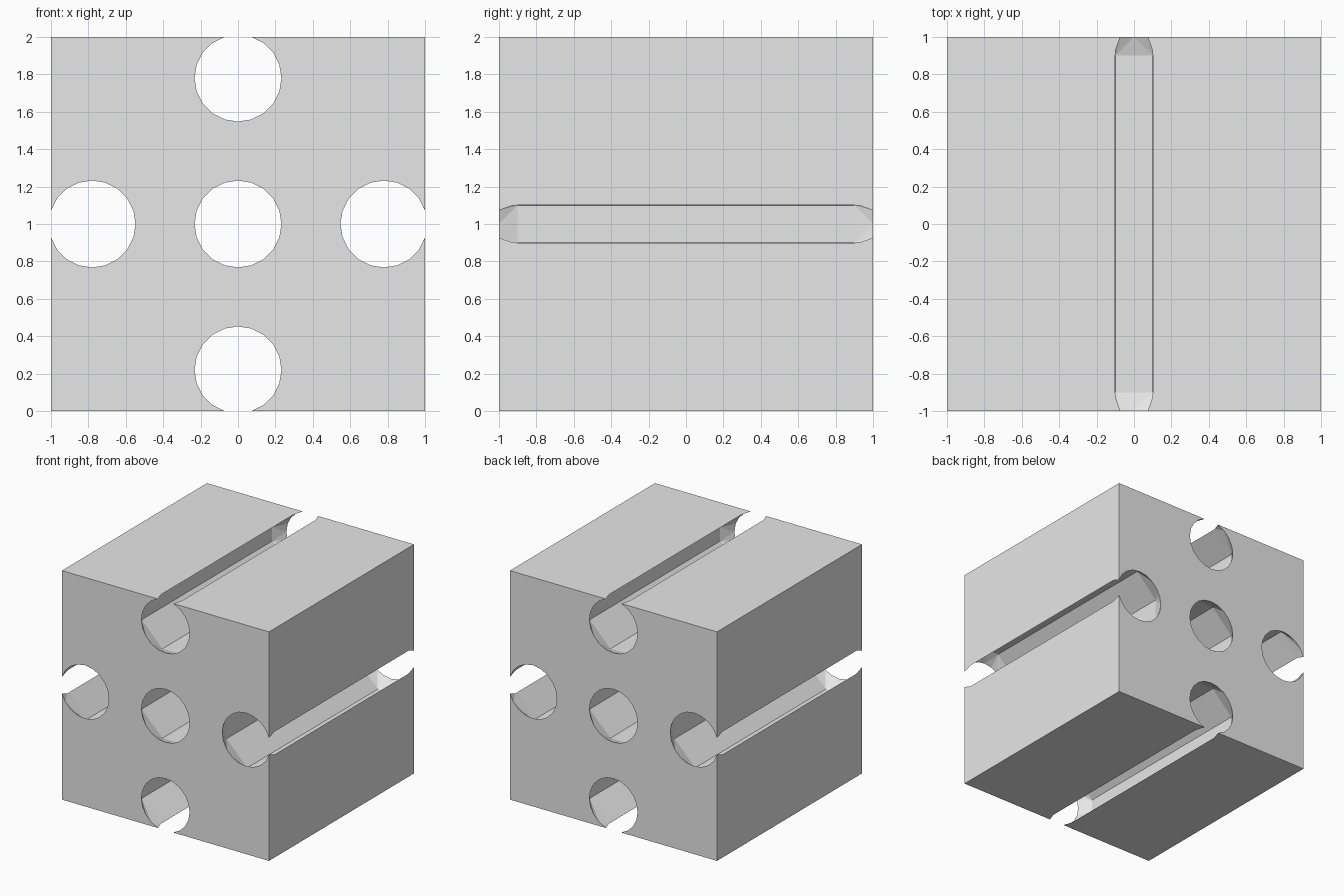
import bpy, bmesh, math

if "Cube" in bpy.data.objects:
    bpy.data.objects.remove(bpy.data.objects["Cube"])

OFFSET, RADIUS, SIDES = 0.78, 0.232, 20     # channel spacing and round mouth

gray = bpy.data.materials.new("plain_gray")
gray.diffuse_color = (0.8, 0.8, 0.8, 1)
gray.use_nodes = True
gray.node_tree.nodes["Principled BSDF"].inputs["Base Color"].default_value = gray.diffuse_color

# Solid cube body
bpy.ops.mesh.primitive_cube_add(size=2, location=(0, 0, 1))
body = bpy.context.object
body.name = "slotted_block"
body.data.materials.append(gray)


def channel(name, angle=0.0, edge=True):
    """Octagonal channel along y that narrows to a round mouth at both ends."""
    top = [(0.0855, 0.232), (-0.0855, 0.232)] if edge else [(0.1, 0.26), (-0.1, 0.26)]
    octagon = top + [(-0.3, 0.06), (-0.3, -0.06), (-0.1, -0.26),
                     (0.1, -0.26), (0.3, -0.06), (0.3, 0.06)]
    circle = [(RADIUS * math.cos(2 * math.pi * i / SIDES),
               RADIUS * math.sin(2 * math.pi * i / SIDES)) for i in range(SIDES)]
    lift = OFFSET if edge else 0.0
    c, s = math.cos(angle), math.sin(angle)
    bm = bmesh.new()
    for ring, depth in ((circle, 1.0005), (octagon, 0.9)):
        for sign in (-1, 1):
            for x, z in ring:
                z += lift
                bm.verts.new((x * c - z * s, sign * depth, x * s + z * c + 1))
    bmesh.ops.convex_hull(bm, input=bm.verts[:])
    bmesh.ops.recalc_face_normals(bm, faces=bm.faces[:])
    mesh = bpy.data.meshes.new(name)
    bm.to_mesh(mesh)
    bm.free()
    mesh.materials.append(gray)
    obj = bpy.data.objects.new(name, mesh)
    bpy.context.collection.objects.link(obj)
    return obj


# Central bore plus four channels that break through the sides as slots
cutters = [channel("center_bore_cutter", edge=False)]
cutters += [channel(f"slot_cutter_{i}", i * math.pi / 2) for i in range(4)]
bpy.context.view_layer.objects.active = body
for cutter in cutters:
    mod = body.modifiers.new(cutter.name, "BOOLEAN")
    mod.operation, mod.solver, mod.object = "DIFFERENCE", "EXACT", cutter
    bpy.ops.object.modifier_apply(modifier=mod.name)
for cutter in cutters:
    bpy.data.objects.remove(cutter)
